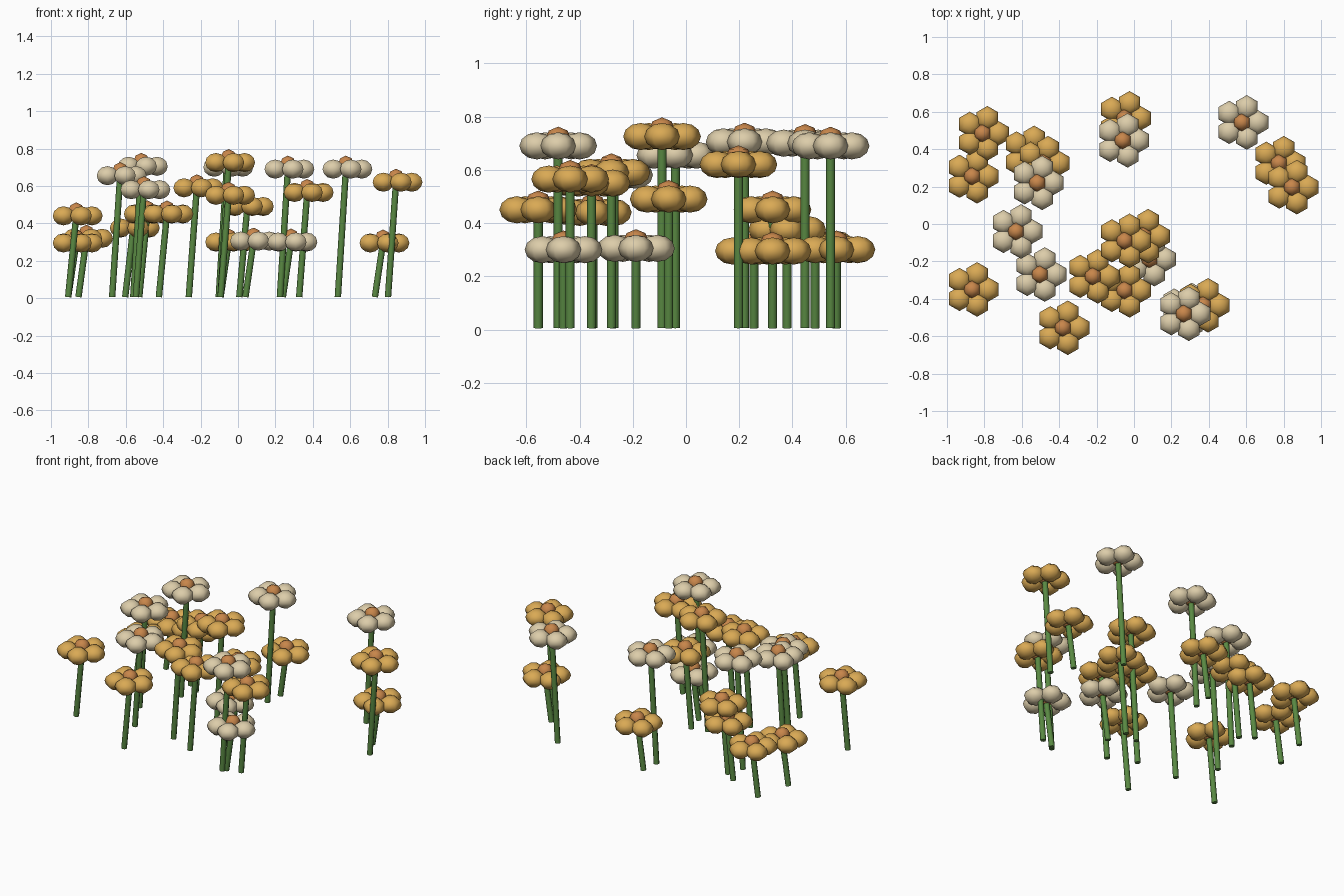
import bpy, math
from mathutils import Vector, Matrix

if "Cube" in bpy.data.objects:
    bpy.data.objects.remove(bpy.data.objects["Cube"])


def material(name, color):
    m = bpy.data.materials.new(name)
    m.diffuse_color = (*color, 1)
    m.use_nodes = True
    m.node_tree.nodes["Principled BSDF"].inputs["Base Color"].default_value = m.diffuse_color
    return m


YELLOW = material("golden petal", (0.70, 0.40, 0.09))
CREAM = material("cream petal", (0.72, 0.61, 0.40))
ORANGE = material("orange centre", (0.58, 0.24, 0.07))
GREEN = material("green stem", (0.10, 0.25, 0.055))

LEAN = 0.043      # sideways offset between stem foot and head
PETAL_RING = 0.084


def finish(name, mat):
    ob = bpy.context.object
    ob.name = name
    ob.data.materials.append(mat)
    bpy.ops.object.shade_smooth()
    return ob


def ball(name, loc, size, rings, mat):
    # six-sided ball with a corner pointing along x
    bpy.ops.mesh.primitive_uv_sphere_add(segments=6, ring_count=rings, radius=1, location=loc)
    ob = finish(name, mat)
    ob.data.transform(Matrix.Diagonal((*size, 1)))
    return ob


def stem(foot, top):
    axis = top - foot
    bpy.ops.mesh.primitive_cylinder_add(vertices=8, radius=0.017, depth=axis.length,
                                        location=(foot + top) / 2,
                                        rotation=axis.to_track_quat('Z', 'Y').to_euler())
    finish("stem", GREEN)
    bpy.ops.object.shade_smooth_by_angle(angle=math.radians(50))


def flower(x, y, z, mat):
    head = Vector((x, y, z))
    stem(Vector((x - LEAN, y, 0.006)), head)
    for i in range(5):
        a = math.tau * i / 5
        offset = Vector((math.cos(a), math.sin(a), 0)) * PETAL_RING
        ball("petal", head + offset, (0.066, 0.066, 0.051), 6, mat)
    ball("flower_centre", head + Vector((0, 0, 0.022)), (0.05, 0.05, 0.05), 4, ORANGE)


# head positions of each kind of flower
yellow_heads = [
    (-0.81, 0.485, 0.32), (-0.865, 0.255, 0.295), (-0.485, 0.325, 0.45), (-0.56, 0.38, 0.375),
    (-0.865, -0.35, 0.44), (-0.38, -0.555, 0.45), (-0.22, -0.28, 0.59), (-0.05, -0.355, 0.55),
    (-0.05, -0.09, 0.725), (0.05, -0.065, 0.49), (0.37, -0.435, 0.565), (-0.05, 0.565, 0.30),
    (0.775, 0.325, 0.295), (0.845, 0.197, 0.62)]
cream_heads = [
    (-0.517, 0.22, 0.705), (-0.63, -0.04, 0.655), (-0.503, -0.27, 0.58), (0.083, -0.188, 0.305),
    (0.267, -0.48, 0.69), (0.283, -0.46, 0.30), (-0.06, 0.447, 0.70), (0.577, 0.543, 0.69)]

for p in yellow_heads:
    flower(*p, YELLOW)
for p in cream_heads:
    flower(*p, CREAM)
